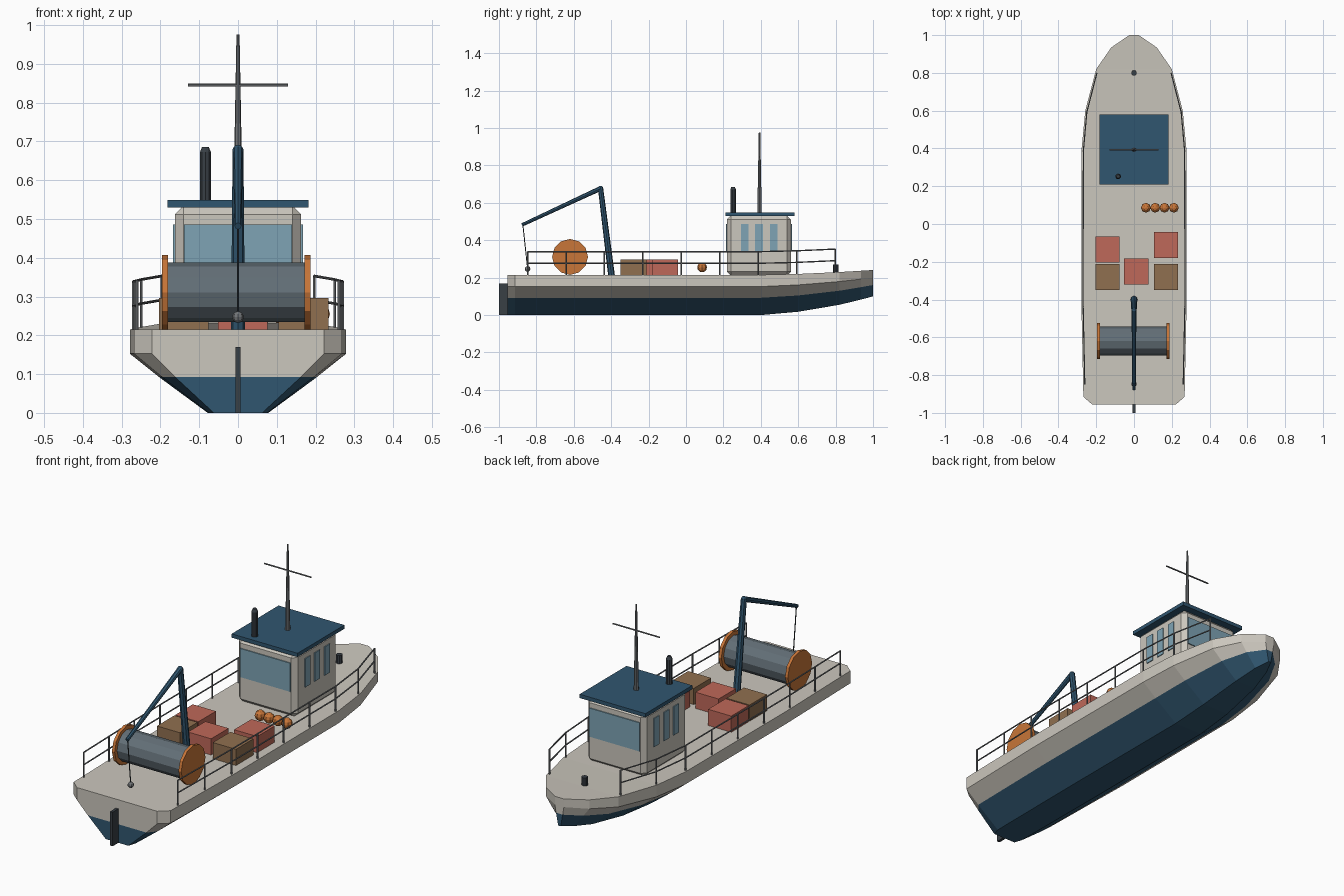
import bpy, bmesh, math
from mathutils import Vector

if "Cube" in bpy.data.objects:
    bpy.data.objects.remove(bpy.data.objects["Cube"])


def mat(name, r, g, b):
    m = bpy.data.materials.new(name)
    m.diffuse_color = (r, g, b, 1)
    m.use_nodes = True
    m.node_tree.nodes["Principled BSDF"].inputs["Base Color"].default_value = m.diffuse_color
    return m


CREAM = mat("cream", .60, .57, .51)
BLUE = mat("blue", .03, .093, .16)
GLASS = mat("glass", .21, .37, .46)
ORANGE = mat("orange", .58, .18, .04)
RED = mat("red", .52, .14, .10)
BROWN = mat("brown", .28, .16, .08)
STEEL = mat("steel", .125, .16, .185)
DARK = mat("dark", .04, .05, .06)
GREY = mat("grey", .17, .18, .19)


def finish(name, bm, *mats):
    bmesh.ops.recalc_face_normals(bm, faces=bm.faces)
    me = bpy.data.meshes.new(name)
    bm.to_mesh(me)
    bm.free()
    for m in mats:
        me.materials.append(m)
    ob = bpy.data.objects.new(name, me)
    bpy.context.collection.objects.link(ob)
    return ob


def box(name, x0, x1, y0, y1, z0, z1, m, bevel=0):
    bm = bmesh.new()
    bmesh.ops.create_cube(bm, size=1)
    for v in bm.verts:
        v.co = ((x0 + x1) / 2 + v.co.x * (x1 - x0),
                (y0 + y1) / 2 + v.co.y * (y1 - y0),
                (z0 + z1) / 2 + v.co.z * (z1 - z0))
    if bevel:
        bmesh.ops.bevel(bm, geom=bm.edges[:], offset=bevel, segments=1, affect='EDGES')
    return finish(name, bm, m)


def add_rod(bm, a, b, r0, r1, n):
    a, b = Vector(a), Vector(b)
    d = b - a
    made = bmesh.ops.create_cone(bm, cap_ends=True, segments=n, radius1=r0, radius2=r1, depth=d.length)
    q = d.to_track_quat('Z', 'Y')
    for v in made["verts"]:
        v.co = q @ v.co + (a + b) / 2


def rod(name, a, b, r0, r1, m, n=8):
    bm = bmesh.new()
    add_rod(bm, a, b, r0, r1, n)
    return finish(name, bm, m)


def ball(name, loc, r, m, u=8, v=6):
    bm = bmesh.new()
    bmesh.ops.create_uvsphere(bm, u_segments=u, v_segments=v, radius=r)
    bmesh.ops.translate(bm, verts=bm.verts, vec=loc)
    return finish(name, bm, m)


# Hull: stations of (y, half width, bottom z, deck z)
STATIONS = [(-.955, .222, 0, .215), (-.915, .268, 0, .215), (-.4, .279, 0, .215),
            (.4, .277, 0, .215), (.6, .258, .018, .22), (.82, .2, .055, .23),
            (.935, .12, .083, .237), (1, .025, .1, .241)]
PROFILE = [(.28, 0), (.73, .43), (1, .71), (1, 1)]
bm = bmesh.new()
rings = []
for y, w, zb, zt in STATIONS:
    right = [(w * px, y, zb + (zt - zb) * pz) for px, pz in PROFILE]
    left = [(-x, yy, z) for x, yy, z in reversed(right)]
    rings.append([bm.verts.new(p) for p in right + left])
for a, b in zip(rings, rings[1:]):
    for j in range(8):
        k = (j + 1) % 8
        bm.faces.new((a[j], a[k], b[k], b[j])).material_index = int(j in (0, 6, 7))
for ring in (rings[0], rings[-1]):
    for i in range(3):
        bm.faces.new((ring[i], ring[i + 1], ring[6 - i], ring[7 - i])).material_index = int(i == 0)
finish("hull", bm, CREAM, BLUE)
box("rudder", -.007, .007, -1, -.945, 0, .17, DARK)


def station(y):
    for (y0, w0, _, z0), (y1, w1, _, z1) in zip(STATIONS, STATIONS[1:]):
        if y0 <= y <= y1:
            t = (y - y0) / (y1 - y0)
            return w0 + (w1 - w0) * t, z0 + (z1 - z0) * t


# Wheelhouse, roof and windows
box("wheelhouse", -.163, .163, .219, .561, .21, .533, CREAM, .022)
box("wheelhouse_roof", -.182, .182, .21, .58, .53, .549, BLUE)
box("aft_window", -.139, .139, .214, .225, .343, .486, GLASS)
box("bow_window", -.139, .139, .555, .566, .343, .486, GLASS)
for side, s in (("right", 1), ("left", -1)):
    for i, y in enumerate((.314, .39, .469)):
        x0, x1 = sorted((s * .155, s * .167))
        box(f"{side}_window_{i + 1}", x0, x1, y - .021, y + .021, .343, .486, GLASS)

# Mast, crossbar, funnel and bow bollard
rod("mast", (0, .393, .54), (0, .393, .975), .012, .004, GREY)
rod("mast_crossbar", (-.129, .393, .845), (.129, .393, .845), .004, .004, GREY, 6)
rod("funnel", (-.084, .252, .54), (-.084, .252, .672), .015, .015, DARK, 10)
rod("funnel_cap", (-.084, .252, .672), (-.084, .252, .686), .015, .009, DARK, 10)
rod("bow_bollard", (0, .8, .225), (0, .8, .27), .015, .015, DARK, 10)

# Crane: post, boom, cable and weight
rod("crane_post", (0, -.398, .21), (0, -.457, .68), .018, .014, BLUE)
ball("crane_joint", (0, -.457, .677), .014, BLUE)
rod("crane_boom", (0, -.457, .677), (0, -.877, .482), .013, .009, BLUE)
rod("crane_cable", (0, -.872, .482), (0, -.847, .25), .0025, .0025, DARK, 6)
ball("cable_weight", (0, -.847, .247), .015, GREY)

# Net drum with end flanges
rod("net_drum", (-.183, -.62, .311), (.175, -.62, .311), .077, .077, STEEL, 12)
rod("left_drum_flange", (-.196, -.62, .311), (-.181, -.62, .311), .096, .096, ORANGE, 12)
rod("right_drum_flange", (.172, -.62, .311), (.187, -.62, .311), .096, .096, ORANGE, 12)

# Deck crates
for i, (x, y, m) in enumerate([(-.14, -.135, RED), (-.14, -.28, BROWN), (.012, -.252, RED),
                               (.169, -.112, RED), (.169, -.28, BROWN)]):
    box(f"crate_{i + 1}", x - .064, x + .064, y - .069, y + .069, .212, .296, m)

# Row of floats
for i in range(4):
    ball(f"float_{i + 1}", (.063 + .0493 * i, .086, .255), .026, ORANGE)

# Railings follow the deck edge
for side, s in (("right", 1), ("left", -1)):
    bm = bmesh.new()
    feet = []
    for i in range(9):
        y = -.847 + .2056 * i
        w, z = station(y)
        feet.append(Vector((s * (w - .009), y, z)))
    for p in feet:
        add_rod(bm, p - Vector((0, 0, .005)), p + Vector((0, 0, .125)), .004, .004, 6)
    for a, b in zip(feet, feet[1:]):
        for h in (.062, .124):
            up = Vector((0, 0, h))
            add_rod(bm, a + up, b + up, .0035, .0035, 6)
    finish(f"{side}_railing", bm, GREY)
